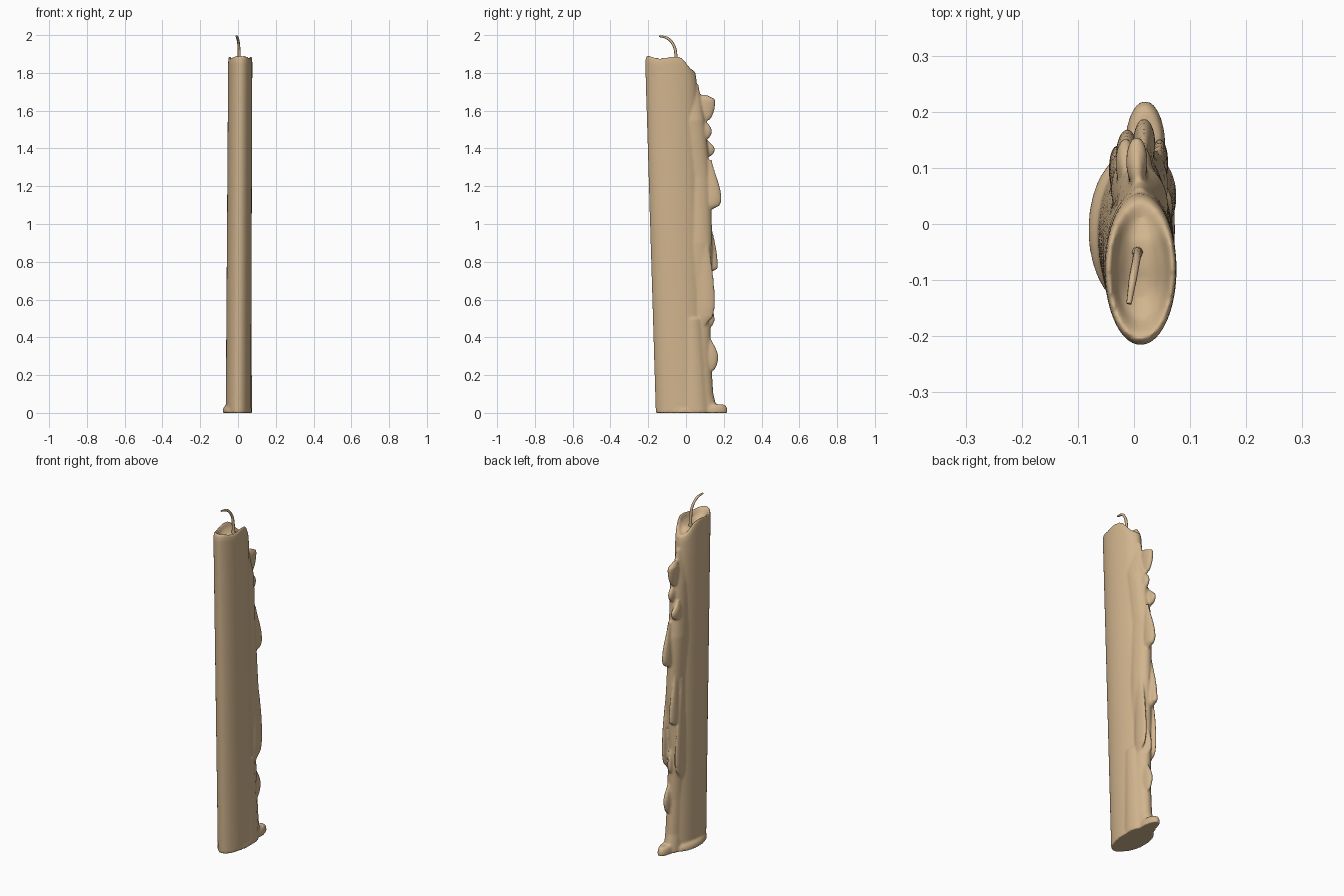
import bpy, bmesh, math

if "Cube" in bpy.data.objects:
    bpy.data.objects.remove(bpy.data.objects["Cube"])

wax = bpy.data.materials.new("wax")
wax.diffuse_color = (0.64, 0.46, 0.27, 1)
wax.use_nodes = True
wax.node_tree.nodes["Principled BSDF"].inputs["Base Color"].default_value = wax.diffuse_color


def loft(bm, rows, n=24, drop=None):
    """Skin horizontal ellipses given as (x, y, z, rx, ry)."""
    rings = []
    for x, y, z, rx, ry in rows:
        ring = []
        for i in range(n):
            a = 2 * math.pi * i / n
            vx, vy = x + rx * math.cos(a), y + ry * math.sin(a)
            ring.append(bm.verts.new((vx, vy, z + (drop(vy, z) if drop else 0))))
        rings.append(ring)
    for r0, r1 in zip(rings, rings[1:]):
        for i in range(n):
            j = (i + 1) % n
            bm.faces.new((r0[i], r0[j], r1[j], r1[i]))
    bm.faces.new(rings[0][::-1])
    bm.faces.new(rings[-1])


def rim_drop(y, z):
    """Melted rim sags toward the back, where the wax ran over."""
    w = min(max((z - 1.7) / 0.15, 0), 1)
    t = min(max((y + 0.03) / 0.08, 0), 1)
    return w * (0.006 * math.cos(y * 45 + 3) - 0.075 * t * t * (3 - 2 * t))


def drip(bm, x, out, top, bottom, width, bulge=0.8):
    """Tear-shaped drip that is widest at the given fraction of its length."""
    rows = []
    for i in range(13):
        t = i / 12
        if t < bulge:
            s = 0.35 + 0.65 * math.sin(t / bulge * math.pi / 2) ** 1.5
        else:
            s = 0.3 + 0.7 * math.sqrt(max(0, 1 - ((t - bulge) / (1 - bulge)) ** 2))
        reach = 0.045 * s
        rows.append((x, out - 0.075 + reach * 0.7, top + (bottom - top) * t,
                     width * s, reach))
    loft(bm, rows, 20)


def pool(bm, x, y, rx, ry, height):
    """Low puddle of wax on the ground."""
    loft(bm, [(x, y, height * h, rx * s, ry * s)
              for h, s in ((0, 1), (0.5, 0.98), (0.8, 0.9), (1, 0.75))], 32)


bm = bmesh.new()

# Leaning oval body with hollow melted top: (height, scale of section)
section = [(0, 1), (0.95, 1), (1.7, 1), (1.78, 1), (1.85, 1), (1.875, 0.97),
           (1.886, 0.9), (1.878, 0.82), (1.852, 0.66), (1.835, 0.4), (1.828, 0.15)]
loft(bm, [(0.002 + 0.0053 * z, -0.02 - 0.033 * z, z,
           (0.067 - 0.0016 * z) * s, (0.14 - 0.0027 * z) * s)
          for z, s in section], 64, rim_drop)

# Main run of wax down the back: (height, outer edge)
run = [(1.74, 0.066), (1.55, 0.1), (1.25, 0.13), (0.9, 0.14),
       (0.6, 0.13), (0.3, 0.132), (0.1, 0.145), (0, 0.17)]
loft(bm, [(0.01 + 0.006 * math.sin(z * 9), b - 0.07, z,
           0.022 if z > 1.7 else 0.045, 0.07) for z, b in run])

# Drips on the run: x, outer edge, top, bottom, width, widest point
drip(bm, 0.005, 0.155, 1.685, 1.54, 0.019, 0.2)
drip(bm, 0.015, 0.137, 1.57, 1.44, 0.018, 0.6)
drip(bm, -0.015, 0.152, 1.46, 1.35, 0.018, 0.6)
drip(bm, 0.018, 0.187, 1.34, 1.075, 0.02)
drip(bm, -0.012, 0.168, 1.08, 0.735, 0.02, 0.9)
drip(bm, 0.046, 0.152, 1.05, 0.46, 0.015)
drip(bm, -0.03, 0.14, 1.0, 0.42, 0.015)
drip(bm, 0.01, 0.15, 0.7, 0.44, 0.018)
drip(bm, 0.022, 0.17, 0.42, 0.21, 0.018, 0.6)

# Thickened lower flank and puddles at the foot
loft(bm, [(0.02, 0.05 - 0.04 * z, z, 0.056 - 0.014 * z, 0.08 - 0.04 * z)
          for z in (0, 0.25, 0.5)])
pool(bm, 0.02, 0.14, 0.036, 0.08, 0.045)
pool(bm, -0.004, -0.01, 0.078, 0.138, 0.04)

bmesh.ops.recalc_face_normals(bm, faces=bm.faces)
me = bpy.data.meshes.new("wax_body")
bm.to_mesh(me)
bm.free()
candle = bpy.data.objects.new("wax_body", me)
bpy.context.collection.objects.link(candle)
me.materials.append(wax)

# Melt everything into one smooth skin
melt = candle.modifiers.new("melt", 'REMESH')
melt.mode = 'VOXEL'
melt.voxel_size = 0.006
melt.use_smooth_shade = True
soften = candle.modifiers.new("soften", 'SMOOTH')
soften.factor = 0.5
soften.iterations = 5

# Curved wick: x, y, z, thickness
path = [(0.006, -0.05, 1.82, 1.3), (0.006, -0.053, 1.89, 1), (0.004, -0.065, 1.945, 0.9),
        (-0.002, -0.098, 1.983, 0.9), (-0.009, -0.142, 1.995, 0.6)]
cu = bpy.data.curves.new("wick", 'CURVE')
cu.dimensions = '3D'
cu.bevel_depth = 0.008
cu.bevel_resolution = 2
cu.use_fill_caps = True
spline = cu.splines.new('BEZIER')
spline.bezier_points.add(len(path) - 1)
for p, (x, y, z, r) in zip(spline.bezier_points, path):
    p.co = (x, y, z)
    p.radius = r
    p.handle_left_type = p.handle_right_type = 'AUTO'
cu.materials.append(wax)
wick = bpy.data.objects.new("wick", cu)
bpy.context.collection.objects.link(wick)
